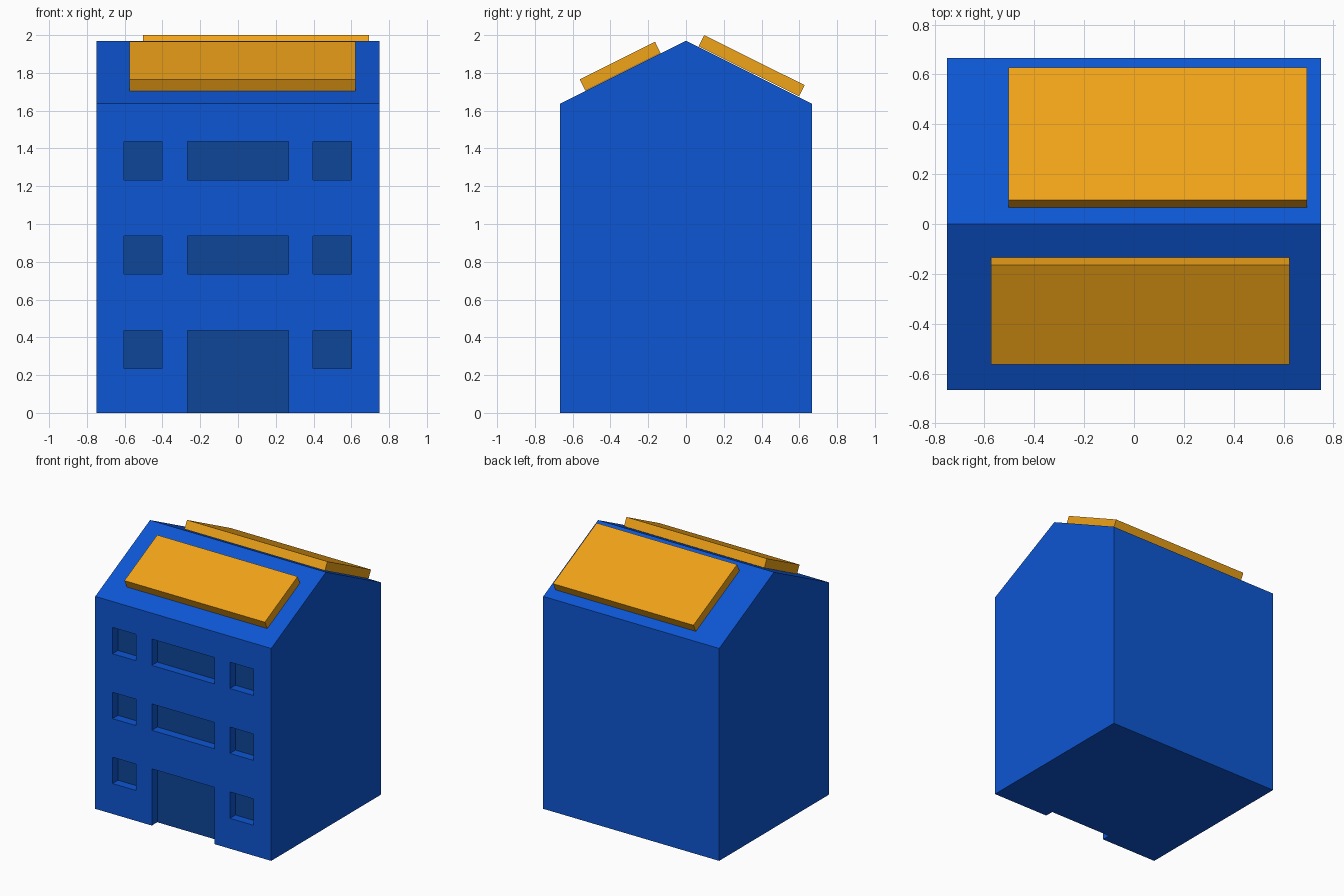
import bpy, bmesh

if "Cube" in bpy.data.objects:
    bpy.data.objects.remove(bpy.data.objects["Cube"])


def srgb(r, g, b):
    """Convert 0-255 display colour to linear RGBA."""
    lin = [((c / 255 + 0.055) / 1.055) ** 2.4 if c > 10 else c / 255 / 12.92 for c in (r, g, b)]
    return (*lin, 1.0)


def material(name, color):
    mat = bpy.data.materials.new(name)
    mat.diffuse_color = srgb(*color)
    mat.use_nodes = True
    mat.node_tree.nodes["Principled BSDF"].inputs["Base Color"].default_value = mat.diffuse_color
    return mat


def add_object(name, bm, *mats):
    bmesh.ops.recalc_face_normals(bm, faces=bm.faces)
    mesh = bpy.data.meshes.new(name)
    bm.to_mesh(mesh)
    bm.free()
    for m in mats:
        mesh.materials.append(m)
    obj = bpy.data.objects.new(name, mesh)
    bpy.context.collection.objects.link(obj)
    return obj


def add_prism(bm, profile, x0, x1):
    """Extrude a (y, z) profile from x0 to x1."""
    a = [bm.verts.new((x0, y, z)) for y, z in profile]
    b = [bm.verts.new((x1, y, z)) for y, z in profile]
    bm.faces.new(a)
    bm.faces.new(b[::-1])
    n = len(profile)
    for i in range(n):
        j = (i + 1) % n
        bm.faces.new((a[i], b[i], b[j], a[j]))


def prism(name, profile, x0, x1, *mats):
    bm = bmesh.new()
    add_prism(bm, profile, x0, x1)
    return add_object(name, bm, *mats)


blue = material("wall_blue", (13, 86, 211))
glass = material("window_blue", (15, 70, 152))
orange = material("panel_orange", (240, 163, 24))

HALF_X, HALF_Y = 0.75, 0.667
EAVES, RIDGE = 1.637, 1.97
RECESS_Y = -HALF_Y + 0.067

# Gabled house body
house = prism("house_body",
              [(-HALF_Y, 0), (HALF_Y, 0), (HALF_Y, EAVES), (0, RIDGE), (-HALF_Y, EAVES)],
              -HALF_X, HALF_X, blue, glass)

# Cutters for three floors of windows, with the door at ground level
bm = bmesh.new()
for floor in range(3):
    top = 0.437 + 0.5 * floor
    for x0, x1 in ((-0.603, -0.402), (-0.268, 0.267), (0.398, 0.6)):
        is_door = floor == 0 and x0 == -0.268
        bottom = -0.1 if is_door else top - 0.203
        add_prism(bm, [(-HALF_Y - 0.1, bottom), (RECESS_Y, bottom),
                       (RECESS_Y, top), (-HALF_Y - 0.1, top)], x0, x1)
cutter = add_object("opening_cutter", bm, blue)

cut = house.modifiers.new("openings", "BOOLEAN")
cut.operation = "DIFFERENCE"
cut.solver = "EXACT"
cut.object = cutter
bpy.context.view_layer.objects.active = house
house.select_set(True)
bpy.ops.object.modifier_apply(modifier=cut.name)
bpy.data.objects.remove(cutter)

# Darker panes at the back of each recess
for face in house.data.polygons:
    is_pane = face.normal.y < -0.9 and abs(face.center.y - RECESS_Y) < 0.01
    face.material_index = 1 if is_pane else 0

# Tilted panels lying on the two roof slopes
prism("front_roof_panel",
      [(-0.533, 1.705), (-0.135, 1.904), (-0.164, 1.965), (-0.563, 1.766)],
      -0.574, 0.623, orange)
prism("back_roof_panel",
      [(0.067, 1.941), (0.598, 1.676), (0.628, 1.735), (0.097, 2.0)],
      -0.503, 0.694, orange)
